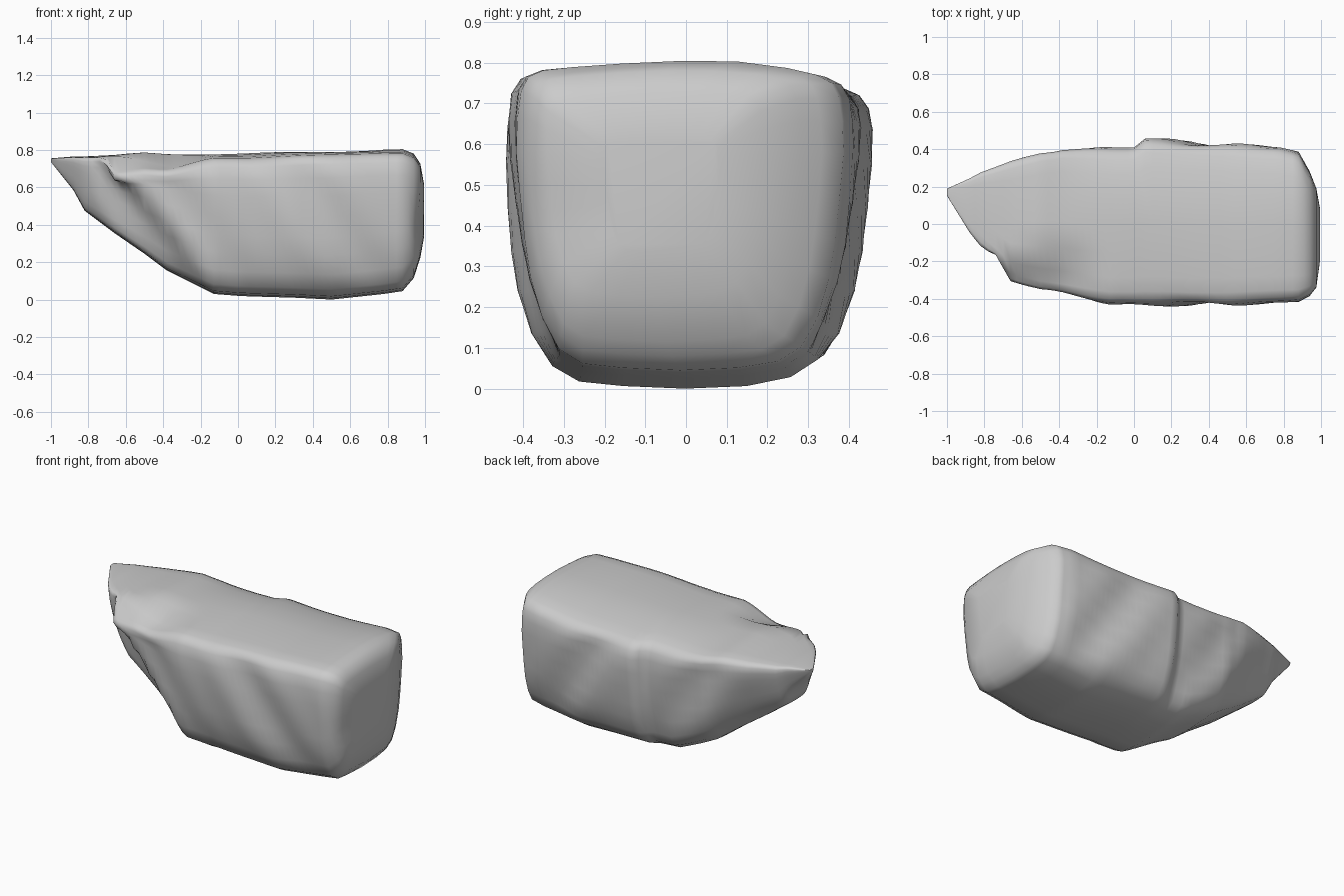
import bpy, bmesh, math

if "Cube" in bpy.data.objects:
    bpy.data.objects.remove(bpy.data.objects["Cube"])

# Stations along the rock: x, front y, back y, bottom z, top z
STATIONS = [
    (-1.0, .15, .19, .74, .76), (-.88, -.05, .25, .59, .77),
    (-.82, -.13, .285, .48, .77), (-.66, -.32, .35, .36, .775),
    (-.5, -.37, .40, .25, .79), (-.38, -.39, .42, .16, .785),
    (-.13, -.43, .41, .035, .785), (0, -.43, .41, .025, .785),
    (.06, -.43, .455, .022, .785), (.3, -.44, .445, .015, .79),
    (.5, -.435, .43, .005, .795), (.78, -.42, .41, .035, .81),
    (.88, -.415, .385, .05, .81), (.94, -.385, .28, .12, .785),
    (.975, -.34, .19, .23, .73), (.995, -.2, .08, .34, .62)]
# Half cross-section, bottom centre to top centre: sideways, upward
HALF = [(0, 0), (.35, .008), (.6, .022), (.75, .07), (.85, .17), (.92, .3),
        (.955, .42), (.98, .56), (1, .7), (1, .82), (.98, .91), (.93, .955),
        (.84, .975), (.66, .985), (.35, .995), (0, 1)]
RING = HALF + [(-u, v) for u, v in HALF[-2:0:-1]]


def smooth(a, b, t):
    t = (t - a) / (b - a)
    t = max(0, min(1, t))
    return t * t * (3 - 2 * t)


def refine(stations, step=.04):
    out = []
    for a, b in zip(stations, stations[1:]):
        n = max(1, math.ceil((b[0] - a[0]) / step))
        out += [[p + (q - p) * i / n for p, q in zip(a, b)] for i in range(n)]
    return out + [list(stations[-1])]


def weather(x, y, z):
    # slanted ridges on both long faces, with a stepped ledge at front left
    side = smooth(.15, .38, abs(y)) * smooth(.02, .2, z) * smooth(.8, .66, z)
    side *= smooth(-.85, -.4, x) * smooth(.97, .85, x)
    ridge = math.sin(9 * (x + .8 * z)) + .6 * math.sin(17 * x + 11 * z + 1)
    y -= math.copysign(.013, y) * side * (ridge + .5)
    edge = -.66 + .9 * (.7 - z)
    ledge = smooth(edge + .03, edge - .04, x) * smooth(-.1, -.3, y)
    y += .08 * ledge * smooth(-.15, -.35, x)
    # lowered shelf at the front left of the top
    upper = smooth(.6, .74, z)
    z -= .075 * upper * smooth(-.2, -.27, y) * smooth(-.1, -.42, x)
    # top falls slightly towards the back, with gentle waves
    z -= .03 * upper * smooth(.12, .44, y) * smooth(-.6, -.2, x)
    z += .005 * upper * math.sin(7 * x + 4 * y) * smooth(-.9, -.5, x)
    # uneven bottom edge and a shallow dent in the blunt right end
    z += .02 * smooth(.15, .35, y) * smooth(.15, .03, z)
    dent = math.exp(-((y + .33) ** 2 + (z - .4) ** 2) / .015)
    x -= .02 * dent * smooth(.9, 1, x)
    return x, y, z


def build_rock():
    bm = bmesh.new()
    rings = []
    for x, y0, y1, z0, z1 in refine(STATIONS):
        mid, half = (y0 + y1) / 2, (y1 - y0) / 2
        taper = .3 * smooth(-.1, -.7, x)
        ring = []
        for u, v in RING:
            y = mid + u * half * (1 - taper * (1 - v))
            z = z0 + v * (z1 - z0)
            ring.append(bm.verts.new(weather(x, y, z)))
        rings.append(ring)
    n = len(RING)
    for a, b in zip(rings, rings[1:]):
        for i in range(n):
            j = (i + 1) % n
            bm.faces.new((a[i], a[j], b[j], b[i]))
    bm.faces.new(rings[0])
    bm.faces.new(rings[-1])
    bmesh.ops.recalc_face_normals(bm, faces=bm.faces[:])
    low = min(v.co.z for v in bm.verts)
    bmesh.ops.translate(bm, verts=bm.verts[:], vec=(0, 0, -low))
    mesh = bpy.data.meshes.new("rock")
    bm.to_mesh(mesh)
    bm.free()
    rock = bpy.data.objects.new("rock", mesh)
    bpy.context.collection.objects.link(rock)
    bpy.context.view_layer.objects.active = rock
    rock.select_set(True)
    bpy.ops.object.shade_smooth_by_angle(angle=math.radians(70))


build_rock()
